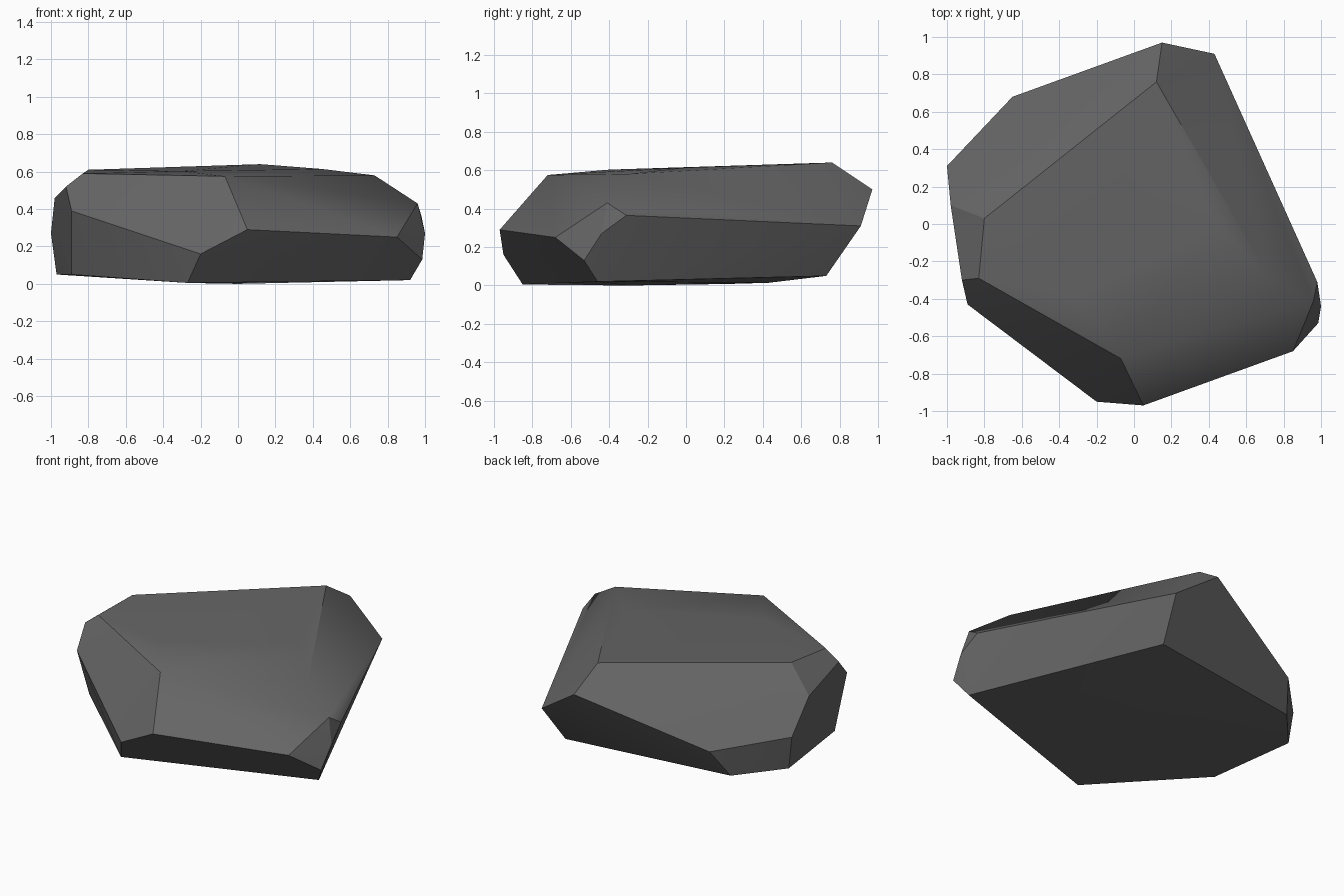
import bpy
import bmesh
import math

if "Cube" in bpy.data.objects:
    bpy.data.objects.remove(bpy.data.objects["Cube"])

# Corner points of the chipped boulder, grouped by level
TOP = [(.12, .76, .64), (-.8, .03, .61), (-.83, -.29, .59),
       (-.07, -.72, .575), (.73, -.30, .58),
       (-.3, -.4, .603), (.45, 0, .614)]
SHOULDER = [(.15, .97, .50), (.43, .91, .31), (.98, -.31, .365),
            (.96, -.41, .43), (1, -.44, .27), (.985, -.53, .13),
            (.85, -.68, .25), (.05, -.97, .29), (-.2, -.95, .16),
            (-.89, -.43, .39), (-.92, -.30, .52), (-.98, .10, .46),
            (-1, .31, .27), (-.65, .68, .22)]
BASE = [(-.27, -.85, .005), (.92, -.46, .02), (.38, .73, .05),
        (-.73, .57, .04), (-.97, .30, .05), (-.89, -.30, .05),
        (0, .43, .014), (-.3, .22, .008), (0, -.3, 0)]

# Stone colour
stone = bpy.data.materials.new("dark_grey_stone")
stone.use_nodes = True
grey = (.13, .13, .13, 1)
stone.diffuse_color = grey
shader = next(n for n in stone.node_tree.nodes if n.type == 'BSDF_PRINCIPLED')
shader.inputs["Base Color"].default_value = grey
shader.inputs["Roughness"].default_value = .9

# Wrap the corners into a closed faceted body
bm = bmesh.new()
for point in TOP + SHOULDER + BASE:
    bm.verts.new(point)
hull = bmesh.ops.convex_hull(bm, input=bm.verts[:])
loose = [v for v in bm.verts if not v.link_faces]
bmesh.ops.delete(bm, geom=loose, context='VERTS')
bmesh.ops.recalc_face_normals(bm, faces=bm.faces[:])
bm.normal_update()

# Crisp chipped edges, except the worn ridge between top and front slope
for face in bm.faces:
    face.smooth = True
for edge in bm.edges:
    a, b = (f.normal for f in edge.link_faces)
    total = a + b
    worn = min(a.z, b.z) > .6 and total.y < -.2 and total.x > 0
    edge.smooth = worn or a.angle(b) < math.radians(20)

mesh = bpy.data.meshes.new("boulder")
bm.to_mesh(mesh)
bm.free()
mesh.materials.append(stone)
boulder = bpy.data.objects.new("boulder", mesh)
bpy.context.collection.objects.link(boulder)
